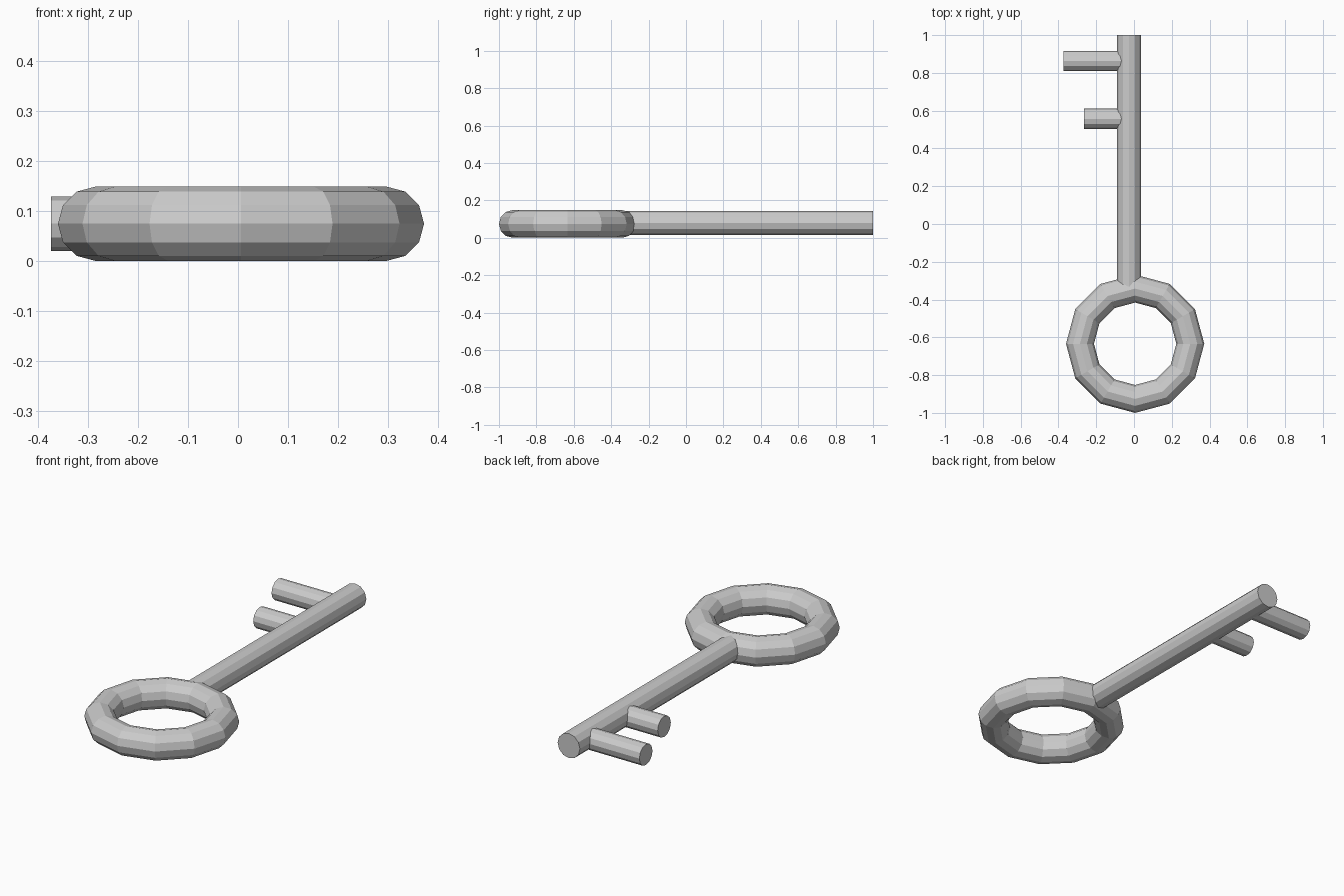
import bpy
import math
from mathutils import Vector

default = bpy.data.objects.get("Cube")
if default:
    bpy.data.objects.remove(default, do_unlink=True)

# One plain metal colour
COLOUR = (0.6, 0.6, 0.6, 1.0)
metal = bpy.data.materials.new("grey metal")
metal.use_nodes = True
metal.diffuse_color = COLOUR
metal.node_tree.nodes["Principled BSDF"].inputs["Base Color"].default_value = COLOUR


def finish(name):
    obj = bpy.context.object
    obj.name = name
    obj.data.materials.append(metal)
    return obj


def rod(name, start, end, radius):
    """Twelve-sided capped rod between two points, with an edge on top."""
    start, end = Vector(start), Vector(end)
    axis = end - start
    bpy.ops.mesh.primitive_cylinder_add(
        vertices=12, radius=radius, depth=axis.length,
        location=(start + end) / 2,
        rotation=axis.to_track_quat("Z", "Y").to_euler())
    return finish(name)


# Ring handle
bpy.ops.mesh.primitive_torus_add(
    major_segments=12, minor_segments=12,
    major_radius=0.292, minor_radius=0.074,
    location=(0.006, -0.634, 0.074))
finish("ring_handle")

# Shaft, starting inside the ring
rod("shaft", (-0.027, -0.33, 0.08), (-0.027, 1, 0.08), 0.064)

# Teeth on the right side: long one near the tip, short one behind it
for name, tip_x, y in (("long_tooth", -0.374, 0.863), ("short_tooth", -0.265, 0.557)):
    rod(name, (-0.03, y, 0.074), (tip_x, y, 0.074), 0.054)
